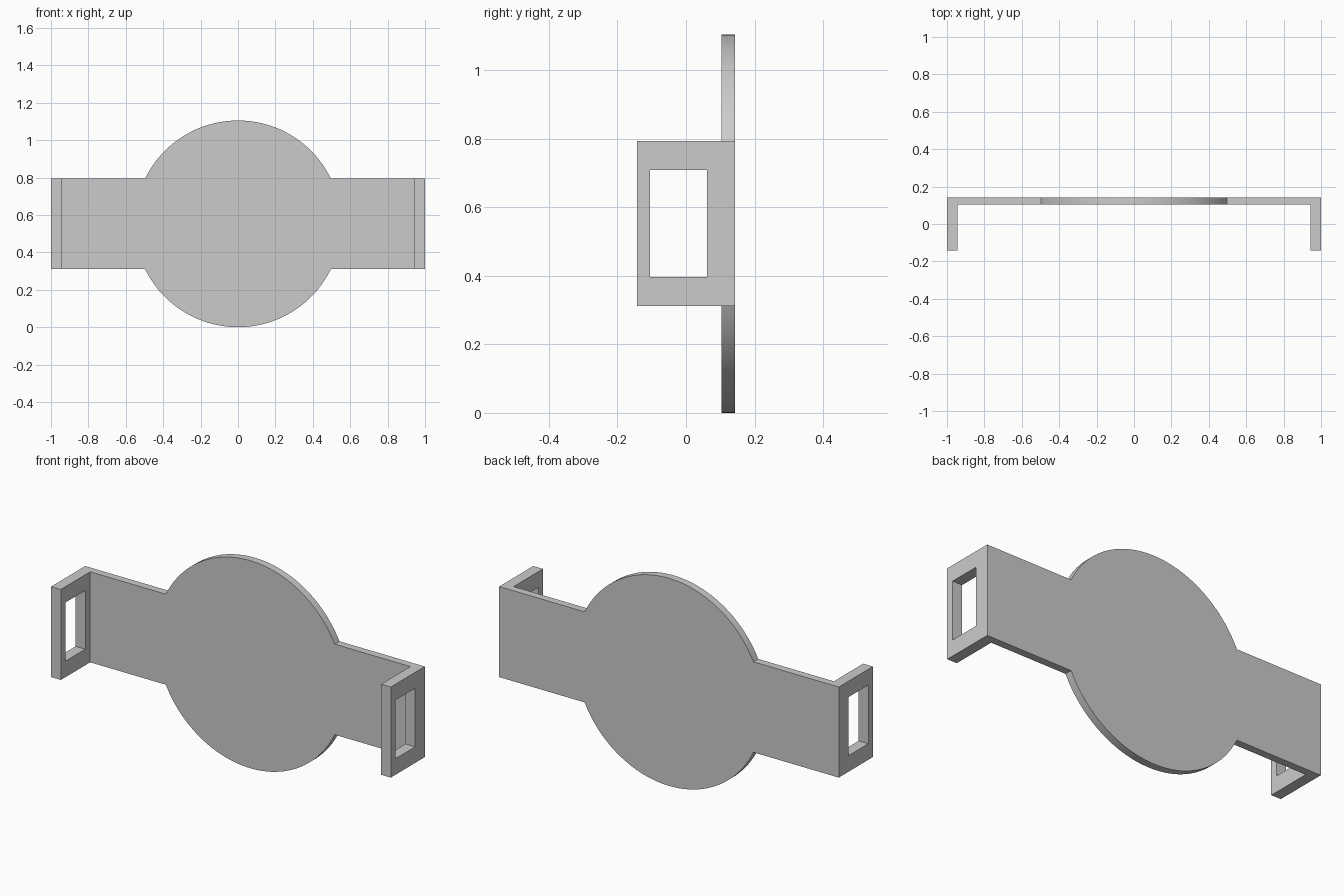
import bpy, bmesh, math
from mathutils import Vector

if "Cube" in bpy.data.objects:
    bpy.data.objects.remove(bpy.data.objects["Cube"], do_unlink=True)

GREY = (0.6, 0.6, 0.6, 1)
grey = bpy.data.materials.new("light grey")
grey.use_nodes = True
grey.diffuse_color = GREY
grey.node_tree.nodes["Principled BSDF"].inputs["Base Color"].default_value = GREY

RADIUS = 0.5525                 # disc, centred at this height too
BAND = 0.241                    # half height of the strap
DEPTH = 0.143                   # half depth of the whole bracket
PLATE_FRONT = 0.103
TAB_INNER = 0.943


def finish(name, bm):
    bmesh.ops.recalc_face_normals(bm, faces=bm.faces)
    mesh = bpy.data.meshes.new(name)
    bm.to_mesh(mesh)
    bm.free()
    mesh.materials.append(grey)
    obj = bpy.data.objects.new(name, mesh)
    bpy.context.collection.objects.link(obj)
    bpy.context.view_layer.objects.active = obj
    obj.select_set(True)
    bpy.ops.object.shade_smooth_by_angle(angle=math.radians(30))
    obj.select_set(False)
    return obj


def extrude(bm, faces, offset):
    geom = bmesh.ops.extrude_face_region(bm, geom=faces)["geom"]
    verts = [g for g in geom if isinstance(g, bmesh.types.BMVert)]
    bmesh.ops.translate(bm, verts=verts, vec=Vector(offset))


# Back plate: a disc and a straight strap in one outline
start = math.asin(BAND / RADIUS)
steps = 48
arc = [start + (math.pi - 2 * start) * i / steps for i in range(steps + 1)]
upper = [(RADIUS * math.cos(a), RADIUS * math.sin(a)) for a in arc]
upper = [(TAB_INNER, BAND)] + upper + [(-TAB_INNER, BAND)]
outline = upper + [(-x, -z) for x, z in upper]
bm = bmesh.new()
plate = bm.faces.new([bm.verts.new((x, PLATE_FRONT, z + RADIUS)) for x, z in outline])
extrude(bm, [plate], (0, DEPTH - PLATE_FRONT, 0))
finish("back_plate", bm)

# End tabs: forward-facing frames with a rectangular strap slot
ys = (-DEPTH, -0.105, 0.062, DEPTH)
zs = (RADIUS - BAND, 0.397, 0.709, RADIUS + BAND)
for side, name in ((1, "left_slotted_tab"), (-1, "right_slotted_tab")):
    bm = bmesh.new()
    grid = [[bm.verts.new((side * TAB_INNER, y, z)) for z in zs] for y in ys]
    frame = [bm.faces.new((grid[i][j], grid[i + 1][j], grid[i + 1][j + 1], grid[i][j + 1]))
             for i in range(3) for j in range(3) if (i, j) != (1, 1)]
    extrude(bm, frame, (side * (1 - TAB_INNER), 0, 0))
    finish(name, bm)
